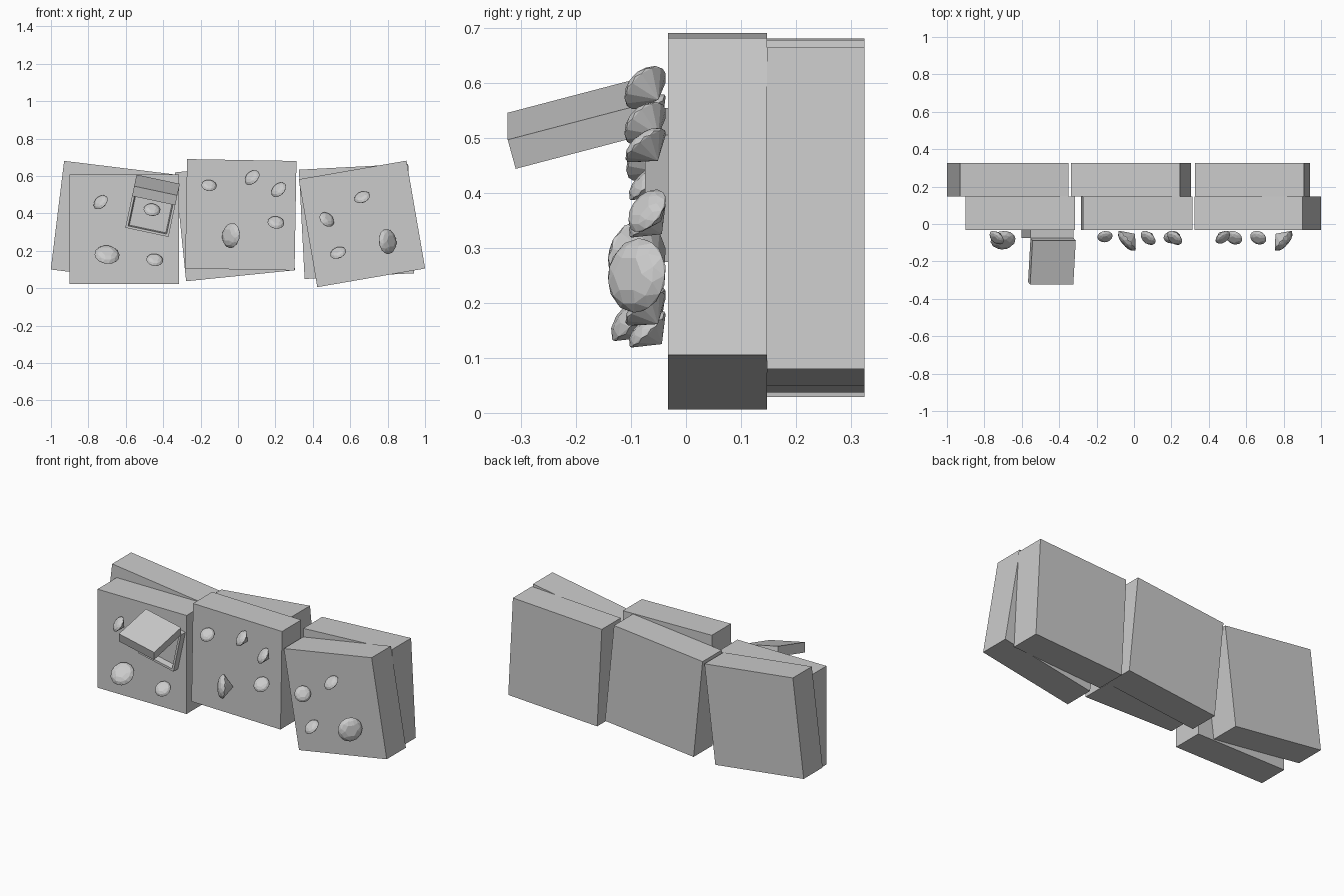
import bpy, bmesh
from math import radians, cos, sin, pi
from mathutils import Matrix, Vector

if "Cube" in bpy.data.objects:
    bpy.data.objects.remove(bpy.data.objects["Cube"])


def add_object(name, bm, matrix):
    bmesh.ops.recalc_face_normals(bm, faces=bm.faces)
    mesh = bpy.data.meshes.new(name)
    bm.to_mesh(mesh)
    bm.free()
    ob = bpy.data.objects.new(name, mesh)
    ob.matrix_world = matrix
    bpy.context.collection.objects.link(ob)
    return ob


def box(name, size, matrix):
    bm = bmesh.new()
    bmesh.ops.create_cube(bm, size=1)
    bmesh.ops.scale(bm, vec=size, verts=bm.verts)
    return add_object(name, bm, matrix)


def roll(x, y, z, deg):
    # placed at a point, turned clockwise as seen from the front
    return Matrix.Translation((x, y, z)) @ Matrix.Rotation(radians(deg), 4, 'Y')


def gem(name, x, z, r, normal):
    # faceted stone: table, crown ring, girdle and pointed pavilion
    bm = bmesh.new()
    n = 12
    for rad, h, off in ((0.50, 0.36, 0), (0.80, 0.23, 0.5), (1.0, 0.0, 0), (0.98, -0.08, 0.5)):
        count = n // 2 if rad == 0.50 else n
        for i in range(count):
            a = 2 * pi * (i + off) / count
            bm.verts.new((r * rad * cos(a), r * rad * sin(a), r * h))
    bm.verts.new((0, 0, -0.85 * r))
    bmesh.ops.convex_hull(bm, input=bm.verts)
    rot = Vector(normal).to_track_quat('Z', 'Y').to_matrix().to_4x4()
    # push the stone back until it just touches the wall
    back = max((rot @ v.co).y for v in bm.verts)
    add_object(name, bm, Matrix.Translation((x, -0.037 - back, z)) @ rot)


# Stacked slabs: front row and back row
S = 0.585
for i, (x, z, deg) in enumerate(((-0.6075, 0.315, 0), (0.015, 0.393, 1), (0.6625, 0.344, -9.8))):
    box(f"front_slab_{i + 1}", (S, 0.18, S), roll(x, 0.057, z, deg))
for i, (x, z, deg) in enumerate(((-0.675, 0.355, 7), (-0.016, 0.358, -5.8), (0.633, 0.357, -3))):
    box(f"back_slab_{i + 1}", (S, 0.178, S), roll(x, 0.236, z, deg))

# Shallow tray on the left slab
W = 0.236
tray_frame = roll(-0.4625, 0, 0.4145, 12)
bm = bmesh.new()
bmesh.ops.create_cube(bm, size=1)
bmesh.ops.scale(bm, vec=(W, 0.042, W), verts=bm.verts)
front = min(bm.faces, key=lambda f: f.calc_center_median().y)
bmesh.ops.inset_region(bm, faces=[front], thickness=0.018)
bmesh.ops.inset_region(bm, faces=[front], thickness=0.008, depth=0)
bmesh.ops.translate(bm, vec=(0, 0.036, 0), verts=front.verts)
add_object("tray", bm, tray_frame @ Matrix.Translation((0, -0.054, 0)))

# Open lid hinged at the top of the tray
hinge = Matrix.Translation((0, -0.075, W / 2)) @ Matrix.Rotation(radians(15), 4, 'X')
box("tray_lid", (W, 0.243, 0.056), tray_frame @ hinge @ Matrix.Translation((0, -0.1215, 0.028)))

# Scattered gems: x, z, radius, facing direction
UP, SIDE = (0.1, -0.7, 0.7), (-0.55, -0.6, 0.55)
gems = (
    (-0.735, 0.46, 0.045, SIDE), (-0.70, 0.18, 0.067, UP),
    (-0.445, 0.152, 0.045, UP), (-0.46, 0.42, 0.045, UP),
    (-0.155, 0.55, 0.041, UP), (0.075, 0.592, 0.047, SIDE),
    (0.217, 0.527, 0.047, SIDE), (-0.038, 0.282, 0.068, (-0.75, -0.65, 0.1)),
    (0.203, 0.352, 0.045, UP), (0.475, 0.368, 0.045, (0.5, -0.65, 0.5)),
    (0.664, 0.487, 0.045, (-0.3, -0.6, 0.75)), (0.535, 0.19, 0.045, (-0.3, -0.6, 0.75)),
    (0.80, 0.25, 0.068, (0.75, -0.65, 0.1)),
)
for i, g in enumerate(gems):
    gem(f"gem_{i + 1}", *g)
